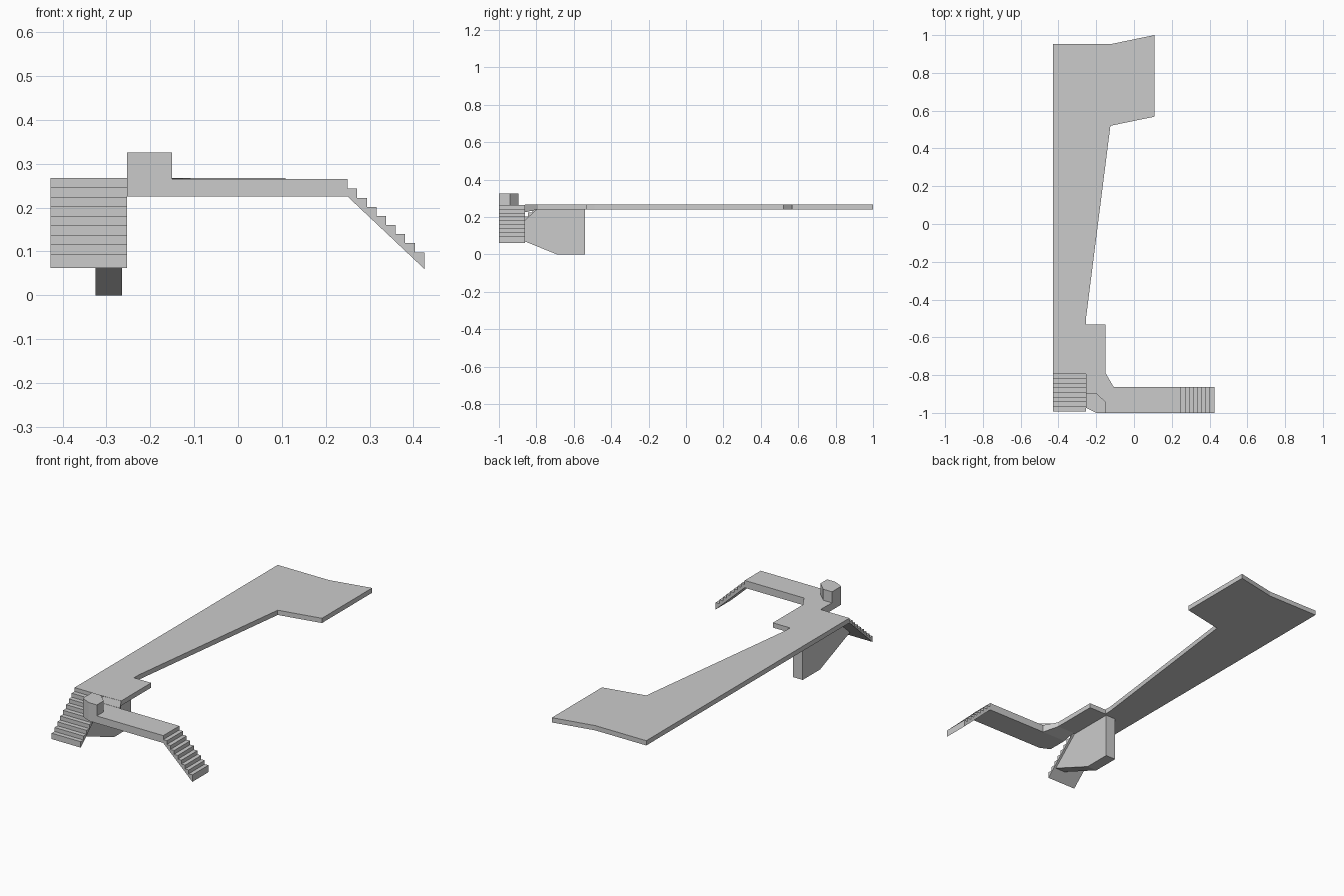
import bpy, bmesh
from mathutils import Vector

if "Cube" in bpy.data.objects:
    bpy.data.objects.remove(bpy.data.objects["Cube"])


def loft(name, a, b):
    """Closed solid between two matching outlines."""
    bm = bmesh.new()
    va = [bm.verts.new(p) for p in a]
    vb = [bm.verts.new(p) for p in b]
    n = len(va)
    bm.faces.new(va)
    bm.faces.new(vb[::-1])
    for i in range(n):
        j = (i + 1) % n
        bm.faces.new((va[j], va[i], vb[i], vb[j]))
    bmesh.ops.recalc_face_normals(bm, faces=bm.faces[:])
    me = bpy.data.meshes.new(name)
    bm.to_mesh(me)
    bm.free()
    ob = bpy.data.objects.new(name, me)
    bpy.context.collection.objects.link(ob)
    return ob


def slab(name, pts, z0, z1):
    return loft(name, [(x, y, z0) for x, y in pts], [(x, y, z1) for x, y in pts])


def stairs(name, start, run, across, top, under, first, last, foot, steps=8):
    """Stepped top with a straight sloping underside, swept along across."""
    prof = [(0, under), (0, top)]
    length = Vector(run).length
    for i in range(steps):
        z = first + (last - first) * i / (steps - 1)
        if i == 0:
            prof[1] = (0, top)
        prof += [(length * i / steps, z), (length * (i + 1) / steps, z)]
    prof[1:2] = []          # first riser belongs to the adjoining deck
    prof.append((length, foot))
    d = Vector(run).normalized()
    a = [Vector(start) + d * s + Vector((0, 0, z)) for s, z in prof]
    return loft(name, a, [p + Vector(across) for p in a])


# Main platform: wide far end, tapering neck, landing
slab("platform", [(-.428, .953), (-.12, .953), (.108, 1.0), (.108, .568),
                  (-.125, .52), (-.253, -.49), (-.253, -.533), (-.15, -.533),
                  (-.15, -.79), (-.253, -.795), (-.428, -.795)], .241, .267)

# Walkway to the side stairs
slab("walkway", [(-.253, -.862), (-.253, -.974), (-.2, -1), (.25, -1),
                 (.25, -.862), (-.108, -.862)], .225, .265)

# Bevelled corner joining walkway and platform
corner = [(-.253, -.862, .225), (-.108, -.862, .225), (-.15, -.79, .241), (-.253, -.79, .241)]
loft("walkway_corner", corner, [(x, y, .266) for x, y, z in corner])

# Low faceted post on the corner
slab("corner_post", [(-.253, -.895), (-.2, -.895), (-.15, -.942),
                     (-.15, -1), (-.2, -1), (-.253, -.974)], .225, .325)

# Two flights of stairs
stairs("side_stairs", (.25, -1, 0), (.175, 0, 0), (0, .138, 0), .265, .225, .243, .098, .06)
stairs("front_stairs", (-.428, -.795, 0), (0, -.197, 0), (.175, 0, 0), .267, .241, .246, .094, .062)

# Support pier running up to the front stairs
pier = [(-.54, 0), (-.54, .243), (-.795, .243), (-.95, .105), (-.69, 0)]
loft("support_pier", [(-.325, y, z) for y, z in pier], [(-.265, y, z) for y, z in pier])
